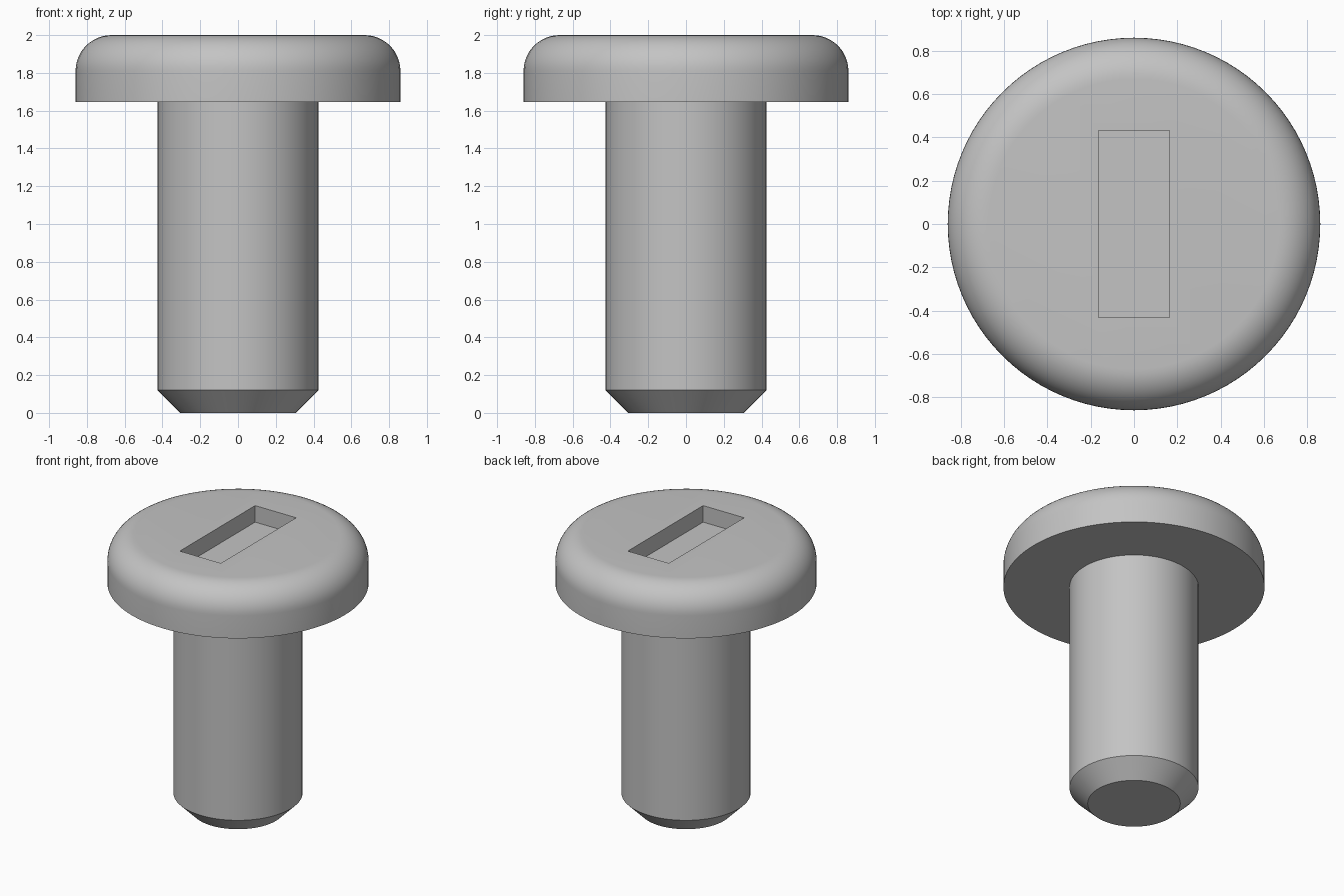
import bpy
import bmesh
from math import sin, cos, pi, radians
from mathutils import Matrix, Vector

SEGMENTS = 96
HEAD_R, HEAD_BASE, TOP, FILLET = 0.86, 1.645, 2.0, 0.19
SHANK_R, TIP_R, CHAMFER = 0.425, 0.305, 0.12
SLOT_W, SLOT_L, SLOT_DEPTH = 0.33, 0.865, 0.12

cube = bpy.data.objects.get("Cube")
if cube:
    bpy.data.objects.remove(cube, do_unlink=True)

steel = bpy.data.materials.new("grey_steel")
steel.use_nodes = True
GREY = (0.55, 0.55, 0.55, 1)
steel.diffuse_color = GREY
steel.node_tree.nodes["Principled BSDF"].inputs["Base Color"].default_value = GREY


def add_object(name, bm):
    mesh = bpy.data.meshes.new(name)
    bmesh.ops.recalc_face_normals(bm, faces=bm.faces[:])
    bm.to_mesh(mesh)
    bm.free()
    mesh.materials.append(steel)
    obj = bpy.data.objects.new(name, mesh)
    bpy.context.collection.objects.link(obj)
    return obj


def revolve(name, profile):
    """Turn a (radius, height) profile into rings, capped at both ends."""
    bm = bmesh.new()
    rings = []
    for r, z in profile:
        angles = [2 * pi * i / SEGMENTS for i in range(SEGMENTS)]
        rings.append([bm.verts.new((r * cos(a), r * sin(a), z)) for a in angles])
    for low, high in zip(rings, rings[1:]):
        for i in range(SEGMENTS):
            j = (i + 1) % SEGMENTS
            bm.faces.new((low[i], low[j], high[j], high[i]))
    bm.faces.new(rings[0][::-1])
    bm.faces.new(rings[-1])
    return add_object(name, bm)


def smooth(obj):
    bpy.ops.object.select_all(action="DESELECT")
    obj.select_set(True)
    bpy.context.view_layer.objects.active = obj
    bpy.ops.object.shade_smooth_by_angle(angle=radians(30))


# Head with a rounded top rim
STEPS = 12
rim = [(HEAD_R - FILLET + FILLET * cos(t), TOP - FILLET + FILLET * sin(t))
       for t in (pi / 2 * i / STEPS for i in range(STEPS + 1))]
head = revolve("screw_head", [(HEAD_R, HEAD_BASE)] + rim)

# Shank with a chamfered tip
shank = revolve("screw_shank", [(TIP_R, 0), (SHANK_R, CHAMFER), (SHANK_R, HEAD_BASE)])

# Rectangular driver slot cut into the head
bm = bmesh.new()
bmesh.ops.create_cube(bm, size=1, matrix=Matrix.Translation(Vector((0, 0, TOP)))
                      @ Matrix.Diagonal((SLOT_W, SLOT_L, 2 * SLOT_DEPTH, 1)))
cutter = add_object("slot_cutter", bm)
cutter.hide_render = True
cut = head.modifiers.new("slot", "BOOLEAN")
cut.operation = "DIFFERENCE"
cut.solver = "EXACT"
cut.object = cutter
bpy.context.view_layer.objects.active = head
bpy.ops.object.modifier_apply(modifier=cut.name)
bpy.data.objects.remove(cutter, do_unlink=True)

for part in (head, shank):
    smooth(part)
